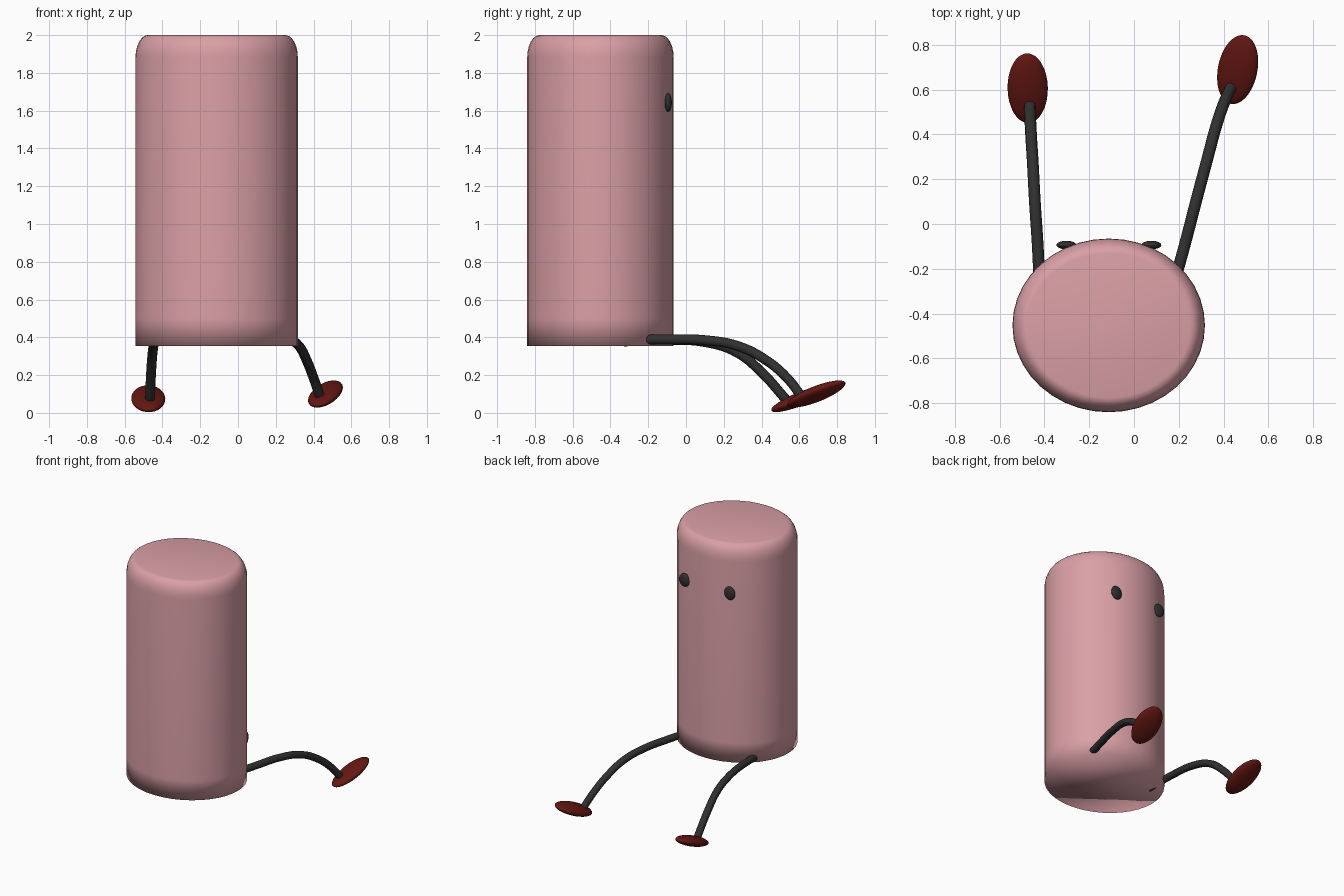
import bpy, bmesh
from math import sin, cos, pi, radians

if "Cube" in bpy.data.objects:
    bpy.data.objects.remove(bpy.data.objects["Cube"])


def material(name, rgb):
    m = bpy.data.materials.new(name)
    m.diffuse_color = (*rgb, 1)
    m.use_nodes = True
    m.node_tree.nodes["Principled BSDF"].inputs["Base Color"].default_value = m.diffuse_color
    return m


PINK = material("pink", (0.70, 0.35, 0.38))
BLACK = material("black", (0.03, 0.03, 0.03))
RED = material("dark_red", (0.13, 0.009, 0.006))


def ellipsoid(name, loc, radii, mat, rot=(0, 0, 0)):
    bpy.ops.mesh.primitive_uv_sphere_add(segments=32, ring_count=16, radius=1,
                                         location=loc, rotation=rot)
    ob = bpy.context.object
    ob.name = name
    ob.scale = radii
    ob.data.materials.append(mat)
    bpy.ops.object.shade_smooth()
    return ob


def tube(name, points, radius, mat):
    cu = bpy.data.curves.new(name, "CURVE")
    cu.dimensions = "3D"
    cu.bevel_depth = radius
    cu.bevel_resolution = 4
    cu.use_fill_caps = True
    cu.resolution_u = 8
    sp = cu.splines.new("BEZIER")
    sp.bezier_points.add(len(points) - 1)
    for bp, p in zip(sp.bezier_points, points):
        bp.co = p
        bp.handle_left_type = bp.handle_right_type = "AUTO"
    cu.materials.append(mat)
    ob = bpy.data.objects.new(name, cu)
    bpy.context.collection.objects.link(ob)
    return ob


# body: oval column, flat base, softly rounded top rim
CX, CY, RX, RY, SIDES = -0.113, -0.453, 0.43, 0.388, 40
profile = [(0, 0.355), (0, 0.50)]
profile += [(0.065 * (1 - cos(t)), 1.88 + 0.12 * sin(t))
            for t in (i * pi / 12 for i in range(7))]
bm = bmesh.new()
rings = []
for inset, z in profile:
    rings.append([bm.verts.new((CX + (RX - inset) * cos(2 * pi * i / SIDES),
                                CY + (RY - inset) * sin(2 * pi * i / SIDES), z))
                  for i in range(SIDES)])
for a, b in zip(rings, rings[1:]):
    for i in range(SIDES):
        j = (i + 1) % SIDES
        bm.faces.new((a[i], a[j], b[j], b[i]))
bm.faces.new(rings[0][::-1])
bm.faces.new(rings[-1])
for f in bm.faces:
    f.smooth = True
me = bpy.data.meshes.new("body")
bm.to_mesh(me)
bm.free()
me.materials.append(PINK)
bpy.context.collection.objects.link(bpy.data.objects.new("body", me))

# eyes
for side, x in (("left", -0.302), ("right", 0.078)):
    ellipsoid(f"{side}_eye", (x, -0.094, 1.643), (0.044, 0.019, 0.05), BLACK)

# legs
tube("left_leg", [(-0.42, -0.33, 0.378), (-0.43, -0.1, 0.386), (-0.443, 0.1, 0.375),
                  (-0.452, 0.27, 0.32), (-0.46, 0.40, 0.215), (-0.466, 0.53, 0.07)],
     0.026, BLACK)
tube("right_leg", [(0.175, -0.28, 0.388), (0.225, -0.1, 0.389), (0.277, 0.1, 0.385),
                   (0.325, 0.28, 0.352), (0.365, 0.43, 0.275), (0.40, 0.535, 0.185),
                   (0.433, 0.61, 0.09)],
     0.026, BLACK)

# feet: flattened ovals with the toes tipped up
FOOT = (0.09, 0.168, 0.036)
ellipsoid("left_foot", (-0.475, 0.607, 0.075), FOOT, RED, (radians(22), 0, radians(1)))
ellipsoid("right_foot", (0.463, 0.69, 0.10), FOOT, RED, (radians(22), radians(-10), radians(-17)))
